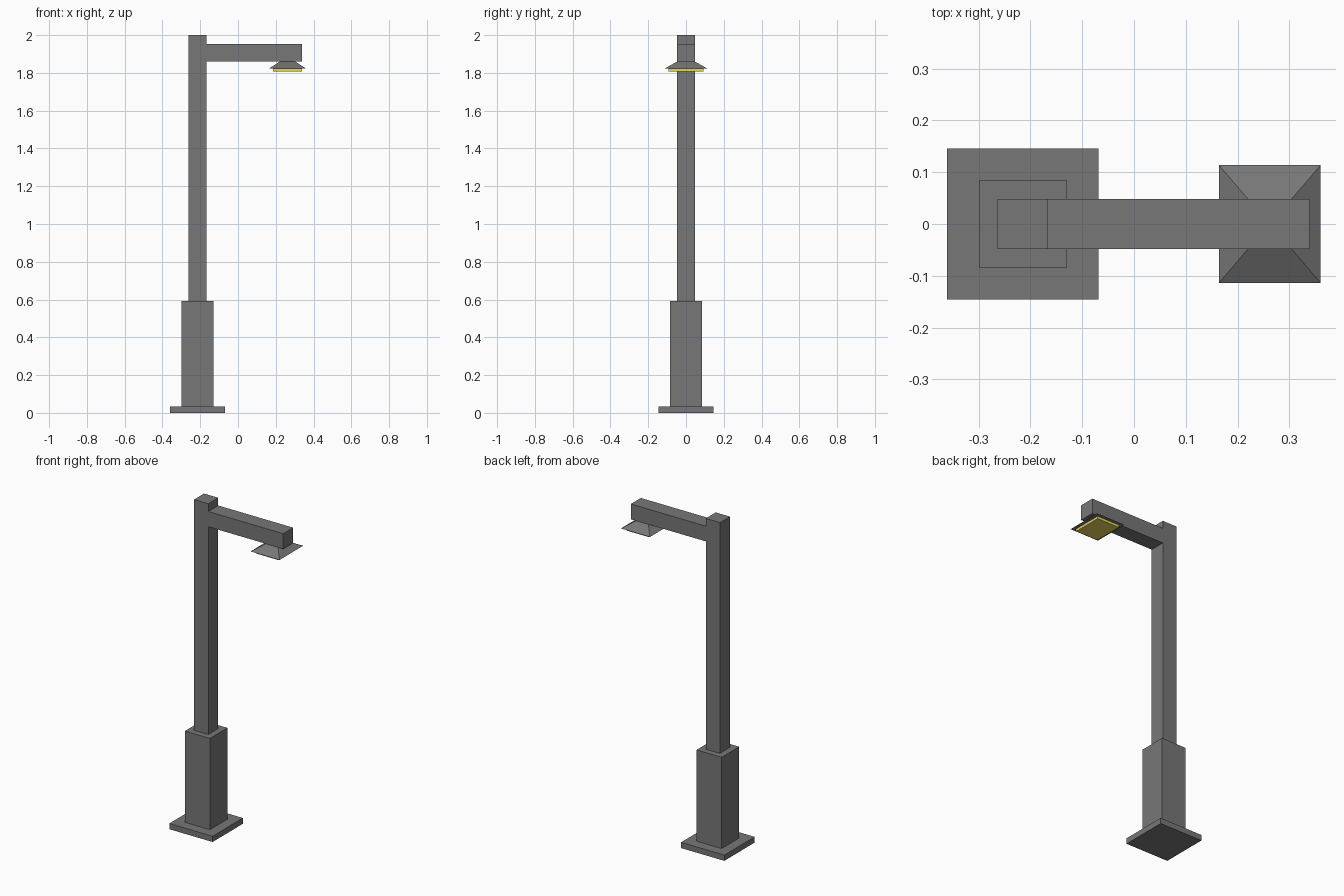
import bpy
import bmesh
from mathutils import Vector

if "Cube" in bpy.data.objects:
    bpy.data.objects.remove(bpy.data.objects["Cube"])


def material(name, color):
    mat = bpy.data.materials.new(name)
    mat.diffuse_color = color
    mat.use_nodes = True
    mat.node_tree.nodes["Principled BSDF"].inputs["Base Color"].default_value = mat.diffuse_color
    return mat


DARK = material("dark_metal", (0.185, 0.185, 0.185, 1))
GLOW = material("warm_light", (0.8, 0.68, 0.12, 1))


def frustum(name, cx, z0, z1, bottom, top=None, mat=DARK):
    """Four-sided block; bottom/top are (half x, half y)."""
    top = top or bottom
    bm = bmesh.new()
    bmesh.ops.create_cube(bm, size=2)
    for v in bm.verts:
        hx, hy = top if v.co.z > 0 else bottom
        v.co = Vector((cx + v.co.x * hx, v.co.y * hy, z1 if v.co.z > 0 else z0))
    mesh = bpy.data.meshes.new(name)
    bm.to_mesh(mesh)
    bm.free()
    mesh.materials.append(mat)
    obj = bpy.data.objects.new(name, mesh)
    bpy.context.collection.objects.link(obj)
    return obj


POST_X, LAMP_X, HALF = -0.215, 0.262, 0.048
ARM_START, ARM_END = POST_X + HALF, 0.339

# Stacked column
frustum("foot_plate", POST_X, 0, 0.035, (0.146, 0.146))
frustum("pedestal", POST_X, 0.035, 0.592, (0.0845, 0.0845))
frustum("post", POST_X, 0.592, 2.0, (HALF, HALF))

# Horizontal arm
frustum("arm", (ARM_START + ARM_END) / 2, 1.86, 1.953,
        ((ARM_END - ARM_START) / 2, HALF))

# Flared lamp shade with glowing panel below
frustum("lamp_shade", LAMP_X, 1.823, 1.86, (0.098, 0.1135), (0.041, 0.047))
frustum("light_panel", LAMP_X, 1.808, 1.823, (0.076, 0.092), mat=GLOW)
